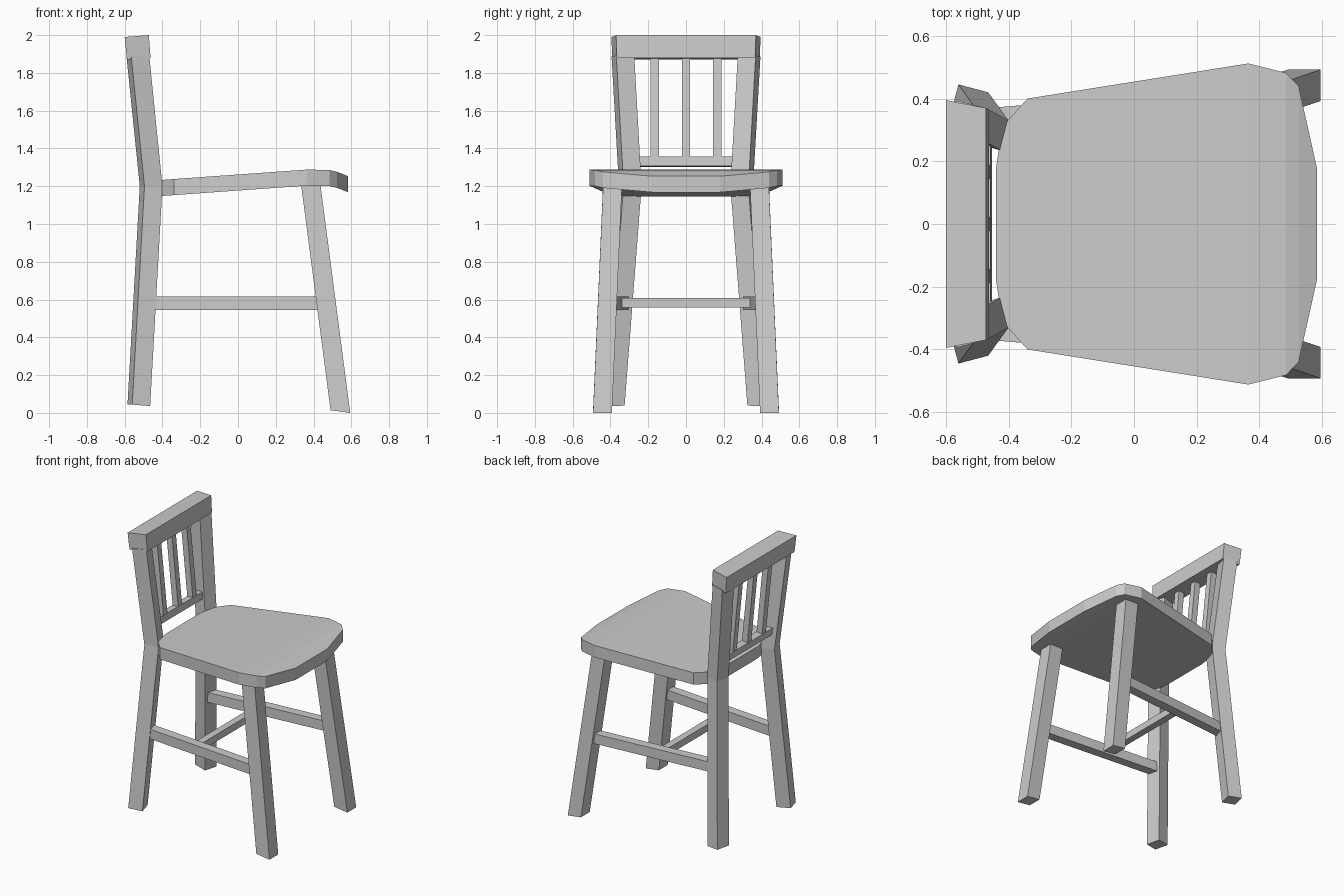
import bpy, bmesh

if "Cube" in bpy.data.objects:
    bpy.data.objects.remove(bpy.data.objects["Cube"])


def loft(name, rings):
    """Closed solid through a series of four-cornered rings."""
    bm = bmesh.new()
    vs = [[bm.verts.new(p) for p in r] for r in rings]
    for a, b in zip(vs, vs[1:]):
        for i in range(4):
            j = (i + 1) % 4
            bm.faces.new((a[i], a[j], b[j], b[i]))
    bm.faces.new(vs[0])
    bm.faces.new(vs[-1])
    bmesh.ops.recalc_face_normals(bm, faces=bm.faces)
    me = bpy.data.meshes.new(name)
    bm.to_mesh(me)
    bm.free()
    ob = bpy.data.objects.new(name, me)
    bpy.context.collection.objects.link(ob)
    return ob


def pair(name, rings):
    """A part and its mirror image across y = 0."""
    loft(name + "_left", rings)
    loft(name + "_right", [[(x, -y, z) for x, y, z in r] for r in rings])


def rect_z(x, y, z, dx, dy, tilt=0.0):
    """Horizontal ring centred at x, y; tilt drops the front edge."""
    return [(x + sx * dx, y + sy * dy, z - sx * tilt)
            for sx, sy in ((-1, -1), (1, -1), (1, 1), (-1, 1))]


def rect_x(x, y, z, dy, dz):
    return [(x, y + sy * dy, z + sz * dz)
            for sy, sz in ((-1, -1), (1, -1), (1, 1), (-1, 1))]


# Seat: stations of (x, half width, top height)
stations = [(-0.44, 0.18, 1.230), (-0.42, 0.31, 1.232), (-0.34, 0.40, 1.238),
            (0.365, 0.512, 1.288), (0.485, 0.482, 1.286),
            (0.525, 0.44, 1.276), (0.583, 0.18, 1.253)]
loft("seat", [rect_x(x, 0, z - 0.0425, w, 0.0425) for x, w, z in stations])

# Front legs
pair("front_leg", [rect_z(0.542, 0.442, 0.007, 0.052, 0.05, 0.007),
                   rect_z(0.383, 0.388, 1.225, 0.052, 0.05, 0.005)])

# Back legs: turned square section, bent at seat height
section = [(-0.060, 0.062), (0.035, 0.037), (0.010, -0.058), (-0.085, -0.033)]


def turned(x, y, z, tilt):
    return [(x + a, y + b, z - a * tilt) for a, b in section]


pair("back_leg", [turned(-0.50, 0.383, 0.039, 0.08),
                  turned(-0.435, 0.293, 1.20, 0.0),
                  turned(-0.505, 0.332, 1.89, -0.08)])

# Crest rail: tapered towards the front, leaning back
crest = [(-0.588, 0.39, 1.87), (-0.463, 0.366, 1.88),
         (-0.472, 0.37, 2.0), (-0.60, 0.395, 1.99)]
loft("crest_rail", [[(x, s * y, z) for x, y, z in crest] for s in (-1, 1)])

# Lower back rail and spindles
lower = [(-0.502, 1.303), (-0.453, 1.308), (-0.458, 1.357), (-0.507, 1.352)]
loft("lower_back_rail", [[(x, s * 0.27, z) for x, z in lower] for s in (-1, 1)])
for i, y in enumerate((-0.166, 0, 0.166)):
    loft(f"spindle_{i + 1}", [rect_z(-0.48, y, 1.34, 0.022, 0.022),
                              rect_z(-0.535, y, 1.89, 0.022, 0.022)])

# Side stretchers and the cross bar between them
pair("side_stretcher", [rect_x(-0.46, 0.337, 0.58, 0.033, 0.035),
                        rect_x(0.44, 0.415, 0.58, 0.033, 0.035)])
loft("cross_stretcher", [[(-0.07 + a, s * 0.365, 0.583 + b)
                          for a, b in ((-.025, -.025), (.025, -.025),
                                       (.025, .025), (-.025, .025))]
                         for s in (-1, 1)])
